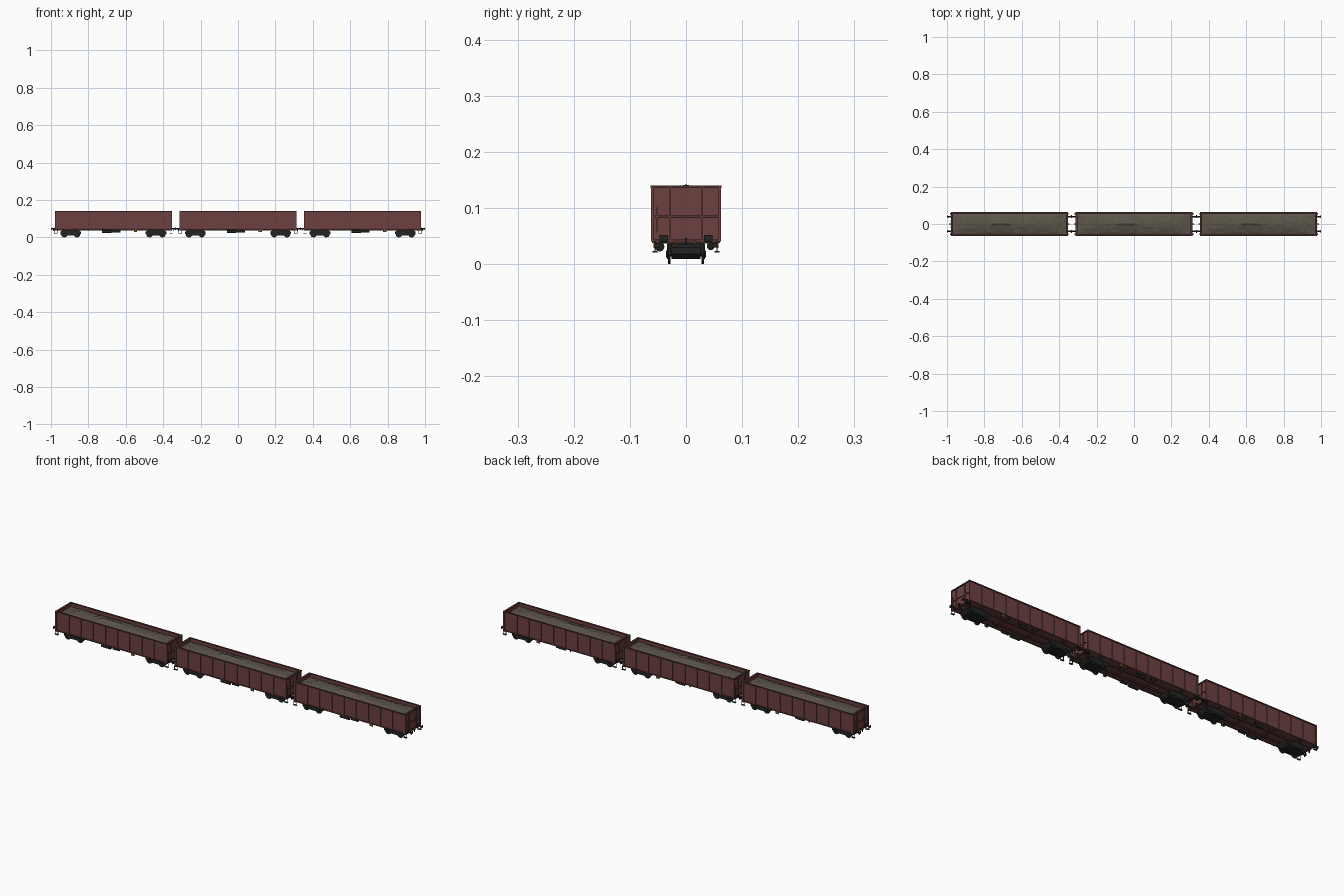
import bpy, bmesh, math, random
from mathutils import Matrix

if "Cube" in bpy.data.objects:
    bpy.data.objects.remove(bpy.data.objects["Cube"])

random.seed(4)
PITCH = 0.6665          # distance between wagon centres
HL, HW = 0.3125, 0.0625  # half length and half width over the posts


def material(name, rgb):
    m = bpy.data.materials.new(name)
    m.diffuse_color = (*rgb, 1)
    m.use_nodes = True
    m.node_tree.nodes["Principled BSDF"].inputs["Base Color"].default_value = m.diffuse_color
    return m


RED = material("oxide_red", (0.150, 0.053, 0.051))
DARK_RED = material("dark_red", (0.085, 0.032, 0.031))
LOAD = material("gravel", (0.105, 0.092, 0.066))
BLACK = material("black_steel", (0.016, 0.017, 0.017))
OCHRE = material("ochre", (0.19, 0.10, 0.02))


def box(bm, x, y, z):
    """Axis-aligned box from (min, max) ranges."""
    size = Matrix.Diagonal((x[1] - x[0], y[1] - y[0], z[1] - z[0], 1))
    mid = Matrix.Translation((sum(x) / 2, sum(y) / 2, sum(z) / 2))
    bmesh.ops.create_cube(bm, size=1, matrix=mid @ size)


def cylinder(bm, centre, radius, length, axis, sides=16):
    turn = {'X': Matrix.Rotation(math.pi / 2, 4, 'Y'),
            'Y': Matrix.Rotation(math.pi / 2, 4, 'X'),
            'Z': Matrix.Identity(4)}[axis]
    bmesh.ops.create_cone(bm, cap_ends=True, segments=sides, radius1=radius, radius2=radius,
                          depth=length, matrix=Matrix.Translation(centre) @ turn)


def prism(bm, outline, y0, y1):
    """Extrude an (x, z) outline between two y values."""
    face = bm.faces.new([bm.verts.new((x, y0, z)) for x, z in outline])
    out = bmesh.ops.extrude_face_region(bm, geom=[face])['geom']
    for v in out:
        if isinstance(v, bmesh.types.BMVert):
            v.co.y = y1


def finish(bm, name, mat):
    """Make the part once, then repeat it on all three wagons."""
    bmesh.ops.recalc_face_normals(bm, faces=bm.faces)
    me = bpy.data.meshes.new(name)
    bm.to_mesh(me)
    bm.free()
    me.materials.append(mat)
    for i in (-1, 0, 1):
        ob = bpy.data.objects.new(f"{name}_{i + 2}", me)
        ob.location.x = i * PITCH
        bpy.context.collection.objects.link(ob)


ENDS = (-1, 1)

# body: floor, side walls and end walls
bm = bmesh.new()
box(bm, (-0.307, 0.307), (-0.057, 0.057), (0.042, 0.050))
for s in ENDS:
    box(bm, (-0.308, 0.308), sorted((s * 0.055, s * 0.059)), (0.046, 0.138))
    box(bm, sorted((s * 0.304, s * 0.308)), (-0.057, 0.057), (0.040, 0.138))
finish(bm, "body", RED)

# side posts, corner posts and end posts
bm = bmesh.new()
for s in ENDS:
    for i in range(10):
        x = -0.306 + i * 0.068
        box(bm, (x - 0.0035, x + 0.0035), sorted((s * 0.057, s * 0.0625)), (0.042, 0.138))
    for y in (-0.0285, 0.0285):
        box(bm, sorted((s * 0.306, s * HL)), (y - 0.002, y + 0.002), (0.040, 0.138))
    for y in (-0.060, 0.060):
        box(bm, sorted((s * 0.306, s * HL)), (y - 0.002, y + 0.002), (0.040, 0.138))
finish(bm, "posts", RED)

# top rim, end rails and bottom sills
bm = bmesh.new()
for s in ENDS:
    box(bm, (-HL, HL), sorted((s * 0.054, s * 0.063)), (0.136, 0.1405))
    box(bm, sorted((s * 0.302, s * HL)), (-0.062, 0.062), (0.136, 0.1405))
    box(bm, sorted((s * 0.306, s * 0.3115)), (-0.060, 0.060), (0.0825, 0.0865))
    box(bm, (-0.308, 0.308), sorted((s * 0.056, s * 0.0605)), (0.041, 0.047))
    box(bm, sorted((s * 0.303, s * 0.311)), (-0.061, 0.061), (0.038, 0.044))
finish(bm, "rim_and_rails", DARK_RED)

# underframe beams
bm = bmesh.new()
for y in (-0.022, 0.022):
    box(bm, (-0.304, 0.304), (y - 0.003, y + 0.003), (0.036, 0.043))
for x in (-0.228, -0.08, 0.08, 0.228):
    box(bm, (x - 0.006, x + 0.006), (-0.054, 0.054), (0.037, 0.043))
finish(bm, "underframe", DARK_RED)

# gravel load, crowned along the middle with a slightly uneven surface
bm = bmesh.new()
bmesh.ops.create_grid(bm, x_segments=40, y_segments=8, size=0.5,
                      matrix=Matrix.Diagonal((0.610, 0.111, 1, 1)))
for v in bm.verts:
    u, w = abs(v.co.x) / 0.305, abs(v.co.y) / 0.0555
    crown = (1 - w ** 2) * min(1, (1 - u) * 4)
    peak = 0.004 * math.exp(-((v.co.x + 0.05) / 0.06) ** 2)
    v.co.z = 0.122 + (0.012 + peak) * crown + random.uniform(-0.0015, 0.0015)
    if crown > 0.95 and -0.1 < v.co.x < 0.01:
        v.co.z = 0.142
finish(bm, "gravel_load", LOAD)

# bogies: side frames, centre block, wheels and axle boxes
bm = bmesh.new()
for c in (-0.228, 0.228):
    outline = [(-0.055, 0.018), (-0.046, 0.009), (0.046, 0.009), (0.055, 0.018),
               (0.055, 0.030), (0.046, 0.036), (-0.046, 0.036), (-0.055, 0.030)]
    prism(bm, [(c + x, z) for x, z in outline], -0.0255, 0.0255)
    for s in ENDS:
        prism(bm, [(c + x, z) for x, z in outline], s * 0.0305, s * 0.0335)
    box(bm, (c - 0.012, c + 0.012), (-0.033, 0.033), (0.014, 0.043))
    for a in (-0.034, 0.034):
        cylinder(bm, (c + a, 0, 0.0175), 0.004, 0.06, 'Y', 8)
        for s in ENDS:
            cylinder(bm, (c + a, s * 0.030, 0.0175), 0.0175, 0.005, 'Y', 20)
            box(bm, (c + a - 0.006, c + a + 0.006),
                sorted((s * 0.032, s * 0.036)), (0.012, 0.024))
finish(bm, "bogies", BLACK)

# buffers with rectangular heads, and draw hooks
bm = bmesh.new()
for s in ENDS:
    for y in (-0.040, 0.040):
        box(bm, sorted((s * 0.309, s * 0.314)), (y - 0.006, y + 0.006), (0.039, 0.052))
        cylinder(bm, (s * 0.3215, y, 0.046), 0.004, 0.018, 'X', 12)
        box(bm, sorted((s * 0.3305, s * 0.3332)), (y - 0.0075, y + 0.0075), (0.040, 0.052))
    box(bm, sorted((s * 0.305, s * 0.322)), (-0.002, 0.002), (0.041, 0.047))
    box(bm, sorted((s * 0.318, s * 0.322)), (-0.002, 0.002), (0.034, 0.047))
finish(bm, "buffers_and_hooks", BLACK)

# corner steps: two hangers and a foot plate
bm = bmesh.new()
for sx in ENDS:
    for sy in ENDS:
        for x in (0.300, 0.316):
            box(bm, sorted((sx * (x - 0.001), sx * (x + 0.001))),
                sorted((sy * 0.0545, sy * 0.0565)), (0.022, 0.042))
        box(bm, sorted((sx * 0.299, sx * 0.317)), sorted((sy * 0.051, sy * 0.060)), (0.021, 0.0235))
finish(bm, "corner_steps", BLACK)

# brake gear: air tanks, hangers and side equipment
bm = bmesh.new()
cylinder(bm, (-0.035, -0.047, 0.031), 0.0085, 0.05, 'X')
cylinder(bm, (0.020, -0.047, 0.032), 0.006, 0.035, 'X')
cylinder(bm, (-0.005, 0.044, 0.032), 0.007, 0.04, 'X')
for s in ENDS:
    for x in (-0.055, -0.015, 0.022):
        box(bm, (x - 0.002, x + 0.002), (s * 0.046 - 0.003, s * 0.046 + 0.003), (0.028, 0.044))
    box(bm, (0.113, 0.121), sorted((s * 0.046, s * 0.054)), (0.030, 0.043))
finish(bm, "brake_gear", BLACK)

# ochre levers below the sills, hose couplings and end handles
bm = bmesh.new()
for s in ENDS:
    box(bm, (0.110, 0.127), sorted((s * 0.055, s * 0.058)), (0.029, 0.042))
    box(bm, sorted((s * 0.308, s * 0.313)), (-0.0525, -0.0505) if s > 0 else (0.0505, 0.0525),
        (0.057, 0.102))
    for y in (-0.016, 0.016):
        box(bm, sorted((s * 0.309, s * 0.314)), (y - 0.0015, y + 0.0015), (0.036, 0.042))
finish(bm, "ochre_levers", OCHRE)
